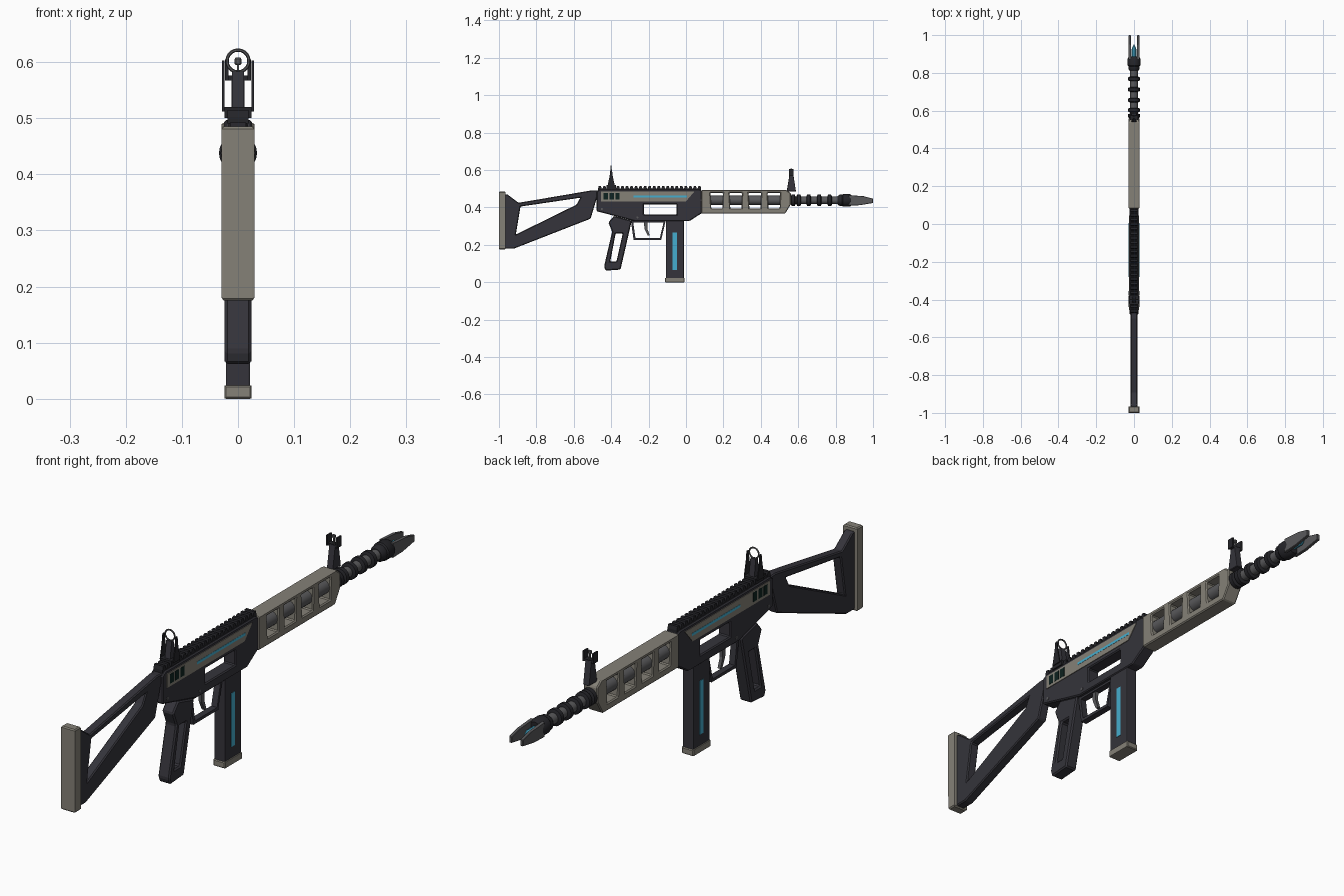
import bpy, bmesh, math
from mathutils import Vector
from mathutils.geometry import tessellate_polygon

if "Cube" in bpy.data.objects:
    bpy.data.objects.remove(bpy.data.objects["Cube"])


def material(name, r, g, b):
    m = bpy.data.materials.new(name)
    m.diffuse_color = (r, g, b, 1)
    m.use_nodes = True
    m.node_tree.nodes["Principled BSDF"].inputs["Base Color"].default_value = m.diffuse_color
    return m


DARK = material("dark_polymer", 0.035, 0.034, 0.043)
BLACK = material("black_metal", 0.018, 0.018, 0.022)
TAUPE = material("taupe_shell", 0.235, 0.22, 0.185)
STEEL = material("barrel_steel", 0.10, 0.10, 0.105)
CYAN = material("cyan_light", 0.06, 0.42, 0.62)
VENT = material("vent_dark_green", 0.004, 0.016, 0.014)
AXIS_Z = 0.438


def make(name, verts, faces, mat, bevel=0):
    me = bpy.data.meshes.new(name)
    me.from_pydata(verts, [], faces)
    bm = bmesh.new()
    bm.from_mesh(me)
    bmesh.ops.recalc_face_normals(bm, faces=bm.faces[:])
    bm.to_mesh(me)
    bm.free()
    me.materials.append(mat)
    ob = bpy.data.objects.new(name, me)
    bpy.context.collection.objects.link(ob)
    if bevel:
        mod = ob.modifiers.new("edge_bevel", 'BEVEL')
        mod.width = bevel
        mod.segments = 1
        mod.limit_method = 'ANGLE'
        mod.angle_limit = math.radians(30)
    return ob


def prism(name, outline, hw, mat, holes=(), bevel=0, x=0):
    """Side outline in (y, z), with holes, given thickness 2*hw around x."""
    loops = [list(outline)] + [list(h) for h in holes]
    flat = [p for l in loops for p in l]
    n = len(flat)
    tris = tessellate_polygon([[Vector((a, b, 0)) for a, b in l] for l in loops])
    verts = [(x + s * hw, a, b) for s in (-1, 1) for a, b in flat]
    faces = [tuple(t) for t in tris] + [tuple(i + n for i in reversed(t)) for t in tris]
    start = 0
    for l in loops:
        k = len(l)
        for i in range(k):
            a, b = start + i, start + (i + 1) % k
            faces.append((a, b, b + n, a + n))
        start += k
    return make(name, verts, faces, mat, bevel)


def rect(y0, y1, z0, z1):
    return [(y0, z0), (y1, z0), (y1, z1), (y0, z1)]


def lathe(name, profile, mat, sides=20):
    """Turned part along the barrel axis from (y, radius) points."""
    verts, faces = [], []
    for y, r in profile:
        for i in range(sides):
            a = 2 * math.pi * i / sides
            verts.append((r * math.cos(a), y, AXIS_Z + r * math.sin(a)))
    for j in range(len(profile) - 1):
        for i in range(sides):
            k = (i + 1) % sides
            faces.append((j * sides + i, j * sides + k,
                          (j + 1) * sides + k, (j + 1) * sides + i))
    faces.append(tuple(range(sides)))
    faces.append(tuple(range(len(verts) - sides, len(verts))))
    ob = make(name, verts, faces, mat)
    bpy.ops.object.select_all(action='DESELECT')
    ob.select_set(True)
    bpy.context.view_layer.objects.active = ob
    bpy.ops.object.shade_smooth_by_angle(angle=math.radians(35))
    return ob


# Stock: open triangular frame and butt pad
prism("stock_frame",
      [(-0.97, 0.18), (-0.92, 0.18), (-0.51, 0.34), (-0.465, 0.49), (-0.50, 0.492),
       (-0.895, 0.425), (-0.955, 0.47), (-0.97, 0.47)], 0.018, DARK,
      [[(-0.91, 0.255), (-0.585, 0.415), (-0.565, 0.452), (-0.885, 0.405)]], 0.004)
prism("butt_pad", rect(-1.0, -0.965, 0.175, 0.485), 0.029, TAUPE, bevel=0.004)

# Receiver with open window
prism("receiver",
      [(-0.478, 0.38), (-0.28, 0.328), (0.02, 0.328), (0.085, 0.37), (0.085, 0.49),
       (0.07, 0.497), (-0.46, 0.497), (-0.478, 0.485)], 0.025, DARK,
      [rect(-0.225, -0.05, 0.362, 0.417)], 0.004)

# Toothed top rail
comb = [(-0.47, 0.485)]
for i in range(23):
    y = -0.47 + i * 0.0242
    comb += [(y, 0.502), (y + 0.004, 0.515), (y + 0.015, 0.515), (y + 0.019, 0.502)]
comb.append((0.0814, 0.485))
prism("top_rail", comb, 0.019, BLACK)

# Side panels, light strips, vents and pins
for s, side in ((-1, "left"), (1, "right")):
    prism(side + "_panel", [(-0.455, 0.433), (0.0, 0.433), (0.045, 0.485), (-0.455, 0.485)],
          0.002, TAUPE, x=s * 0.0255)
    prism(side + "_panel_light", rect(-0.28, 0.005, 0.454, 0.464), 0.001, CYAN, x=s * 0.0273)
    for i in range(3):
        prism(side + "_vent", rect(-0.44 + i * 0.031, -0.417 + i * 0.031, 0.443, 0.478),
              0.001, VENT, x=s * 0.0273)
    for y, z in ((-0.45, 0.392), (-0.26, 0.347)):
        prism(side + "_pin", [(y + 0.006 * math.cos(a * math.pi / 4),
                               z + 0.006 * math.sin(a * math.pi / 4)) for a in range(8)],
              0.002, STEEL, x=s * 0.0245)
    prism(side + "_magazine_light", rect(-0.071, -0.049, 0.065, 0.265), 0.001, CYAN, x=s * 0.0215)

# Pistol grip
prism("grip", [(-0.43, 0.062), (-0.35, 0.068), (-0.29, 0.33), (-0.385, 0.355),
               (-0.415, 0.32), (-0.395, 0.27), (-0.438, 0.085)], 0.024, DARK,
      [[(-0.405, 0.11), (-0.372, 0.11), (-0.338, 0.262), (-0.376, 0.262)]], 0.005)

# Trigger guard and trigger
prism("trigger_guard", [(-0.295, 0.332), (-0.28, 0.225), (-0.133, 0.225), (-0.108, 0.332)],
      0.012, DARK, [[(-0.282, 0.32), (-0.27, 0.236), (-0.14, 0.236), (-0.12, 0.32)]])
prism("trigger", [(-0.226, 0.335), (-0.222, 0.285), (-0.205, 0.25), (-0.194, 0.25),
                  (-0.207, 0.288), (-0.205, 0.335)], 0.006, STEEL)

# Magazine
prism("magazine", rect(-0.108, -0.012, 0.02, 0.335), 0.021, DARK, bevel=0.003)
prism("magazine_base", rect(-0.112, -0.008, 0, 0.024), 0.024, TAUPE, bevel=0.003)

# Handguard with four windows
windows = [[(0.135 + d, 0.395), (0.195 + d, 0.395), (0.198 + d, 0.478), (0.13 + d, 0.478)]
           for d in (0, 0.102, 0.204, 0.306)]
prism("handguard", [(0.082, 0.367), (0.53, 0.367), (0.562, 0.42), (0.562, 0.475),
                    (0.54, 0.492), (0.082, 0.492)], 0.029, TAUPE, windows, 0.004)

# Barrel, cooling rings and muzzle
lathe("inner_barrel", [(0.08, 0.025), (0.555, 0.025)], STEEL)
lathe("barrel", [(0.55, 0.02), (0.84, 0.02)], STEEL)
for y in (0.573, 0.603, 0.656, 0.712, 0.768):
    lathe("cooling_ring", [(y - 0.012, 0.022), (y - 0.008, 0.031),
                           (y + 0.008, 0.031), (y + 0.012, 0.022)], BLACK)
lathe("muzzle_collar", [(0.81, 0.022), (0.822, 0.03), (0.835, 0.03), (0.84, 0.034),
                        (0.875, 0.034), (0.888, 0.026)], BLACK)
lathe("muzzle_emitter", [(0.885, 0.012), (0.925, 0.012), (0.935, 0.009), (0.95, 0.001)], CYAN, 8)
for s, side in ((-1, "left"), (1, "right")):
    prism(side + "_muzzle_prong",
          [(0.87, 0.41), (0.93, 0.412), (1.0, 0.424), (1.0, 0.447), (0.95, 0.46), (0.87, 0.466)],
          0.006, STEEL, bevel=0.002, x=s * 0.023)

# Rear sight: base, post, guard plates and ring
prism("rear_sight_base", rect(-0.425, -0.375, 0.50, 0.52), 0.024, BLACK)
prism("rear_sight_post", [(-0.415, 0.515), (-0.385, 0.515), (-0.394, 0.583), (-0.406, 0.583)],
      0.011, DARK)
bpy.ops.mesh.primitive_torus_add(major_radius=0.0195, minor_radius=0.003, major_segments=20,
                                 minor_segments=6, location=(0, -0.4, 0.602),
                                 rotation=(math.pi / 2, 0, 0))
ring = bpy.context.object
ring.name = "rear_sight_ring"
ring.data.materials.append(STEEL)
for s, side in ((-1, "left"), (1, "right")):
    prism(side + "_rear_sight_plate",
          [(-0.42, 0.512), (-0.38, 0.512), (-0.392, 0.57), (-0.396, 0.603), (-0.404, 0.603),
           (-0.408, 0.57)], 0.002, BLACK, x=s * 0.0265)

# Front sight: post, crossbar, ears and bead
prism("front_sight_post", [(0.538, 0.485), (0.588, 0.485), (0.574, 0.575), (0.553, 0.575)],
      0.012, DARK, bevel=0.002)
prism("front_sight_crossbar", rect(0.553, 0.574, 0.567, 0.576), 0.021, BLACK)
prism("front_sight_pin", rect(0.56, 0.567, 0.57, 0.6), 0.002, STEEL)
prism("front_sight_bead", rect(0.559, 0.568, 0.595, 0.608), 0.006, STEEL, bevel=0.002)
for s, side in ((-1, "left"), (1, "right")):
    prism(side + "_front_sight_ear", rect(0.55, 0.576, 0.567, 0.605), 0.003, BLACK, x=s * 0.02)
